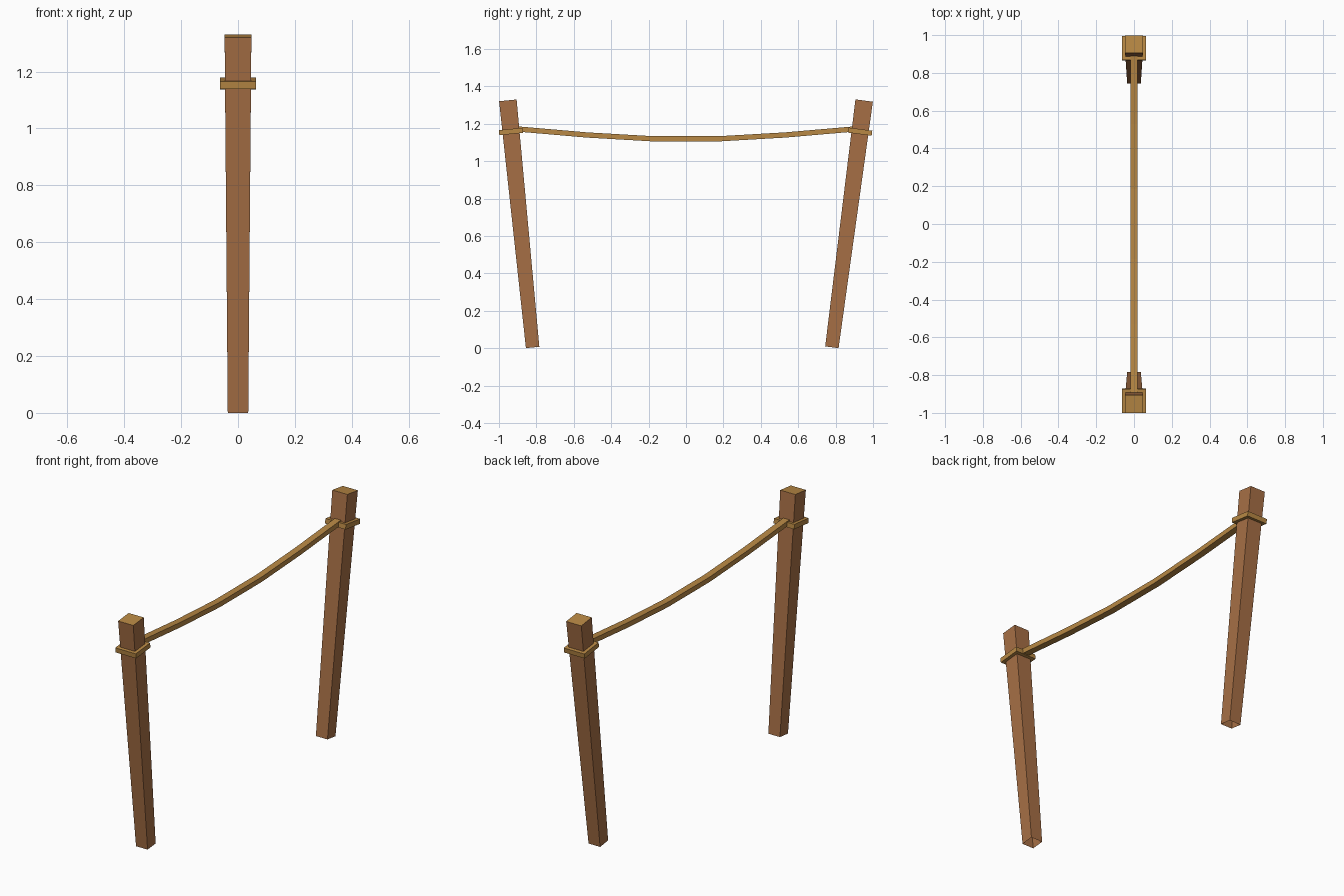
import bpy, bmesh
from mathutils import Vector

if "Cube" in bpy.data.objects:
    bpy.data.objects.remove(bpy.data.objects["Cube"])


def material(name, rgb):
    m = bpy.data.materials.new(name)
    m.diffuse_color = (*rgb, 1)
    m.use_nodes = True
    m.node_tree.nodes["Principled BSDF"].inputs["Base Color"].default_value = m.diffuse_color
    return m


BROWN = material("brown wood", (0.385, 0.160, 0.060))
TAN = material("tan rope", (0.479, 0.246, 0.058))


def sweep(name, path, sizes, normals, mats, cap_start=True):
    """Rectangular section (half x, half height) swept along a path in the YZ plane."""
    bm = bmesh.new()
    rings = []
    for (y, z), (hx, hn), n in zip(path, sizes, normals):
        c = Vector((0, y, z))
        rings.append([bm.verts.new(c + Vector((sx * hx, 0, 0)) + n * (sn * hn))
                      for sx, sn in ((-1, -1), (1, -1), (1, 1), (-1, 1))])
    for a, b in zip(rings, rings[1:]):
        for i in range(4):
            j = (i + 1) % 4
            bm.faces.new((a[i], a[j], b[j], b[i]))
    if cap_start:
        bm.faces.new(rings[0][::-1])
    end = bm.faces.new(rings[-1])
    end.material_index = len(mats) - 1
    bmesh.ops.recalc_face_normals(bm, faces=bm.faces)
    me = bpy.data.meshes.new(name)
    bm.to_mesh(me)
    bm.free()
    for m in mats:
        me.materials.append(m)
    ob = bpy.data.objects.new(name, me)
    bpy.context.collection.objects.link(ob)
    return ob


# Leaning tapered posts (open underneath, light cut top) with rope collars
for side, foot, head in (("front", (-0.82, 0.004), (-0.9525, 1.325)),
                         ("back", (0.78, 0.005), (0.9525, 1.324))):
    f, h = Vector((0, *foot)), Vector((0, *head))
    axis = (h - f).normalized()
    across = Vector((0, axis.z, -axis.y))
    sweep(side + "_post", (foot, head), ((0.036, 0.036), (0.047, 0.047)),
          (across, across), (BROWN, TAN), cap_start=False)
    mid = f.lerp(h, 0.874)
    ends = [mid - axis * 0.0135, mid + axis * 0.0135]
    sweep(side + "_collar", [(p.y, p.z) for p in ends], ((0.064, 0.064),) * 2,
          (across, across), (TAN,))

# Sagging rope between the posts
half = [(0.185, 1.12), (0.53, 1.14), (0.90, 1.172)]
path = [(-y, z) for y, z in reversed(half)] + half
sweep("sagging_rope", path, ((0.019, 0.014),) * 6, (Vector((0, 0, 1)),) * 6, (TAN,))
